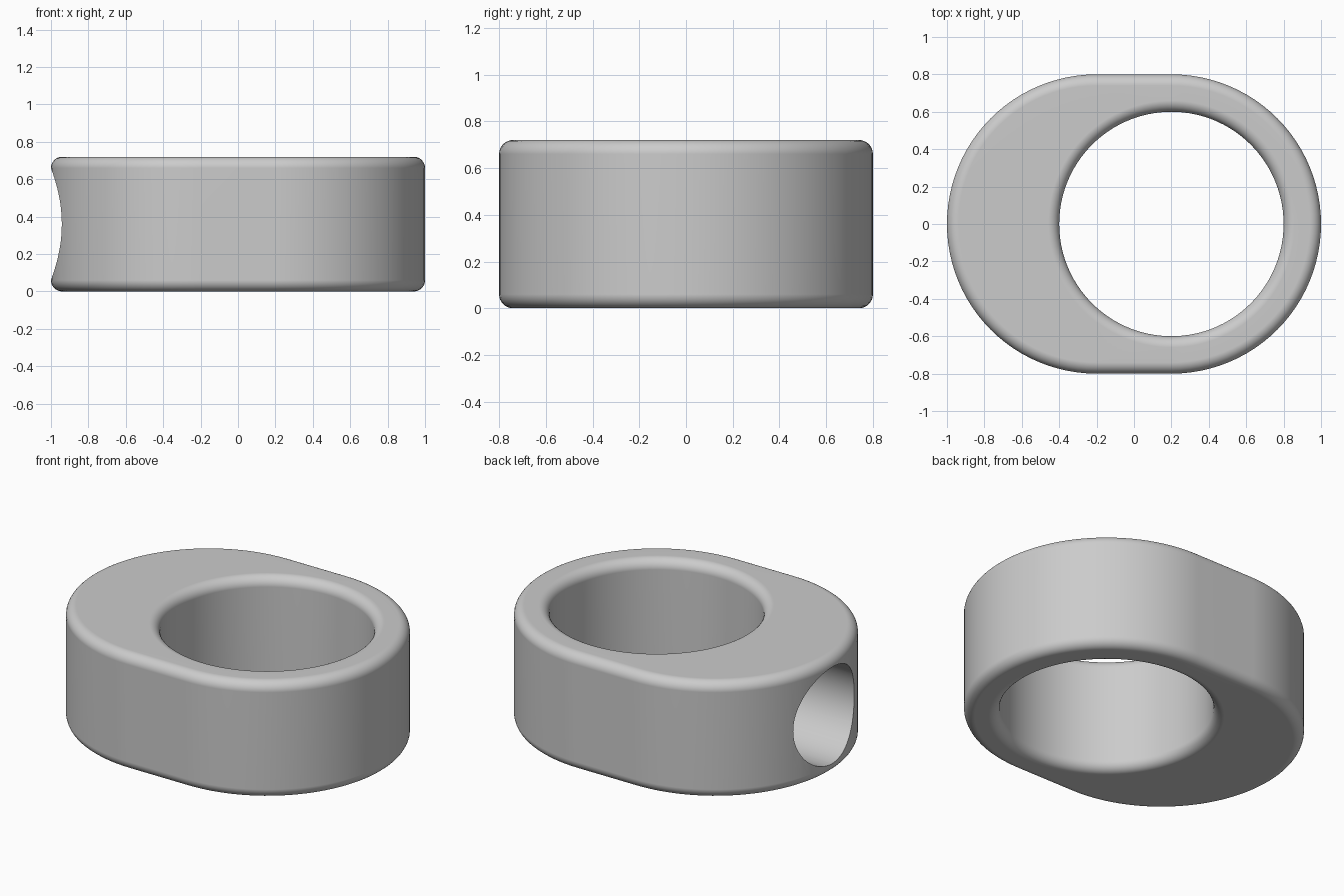
import bpy, bmesh
from math import sin, cos, pi
from mathutils import Matrix

if "Cube" in bpy.data.objects:
    bpy.data.objects.remove(bpy.data.objects["Cube"])

HEIGHT, FILLET = 0.72, 0.06
HALF, STEPS = 48, 8          # segments per half turn, segments per fillet
OUTER, BORE, SHIFT = 0.8, 0.6, 0.2


def stadium(r, z):
    """Two half circles joined by short straight sides."""
    pts = []
    for side, start in ((1, -pi / 2), (-1, pi / 2)):
        for i in range(HALF + 1):
            a = start + pi * i / HALF
            pts.append((side * SHIFT + r * cos(a), r * sin(a), z))
    return pts


def circle(r, z):
    """Bore loop with as many points as the stadium."""
    n = 2 * HALF + 2
    angles = [-pi / 2 + 2 * pi * (i + 0.5) / n for i in range(n)]
    return [(SHIFT + r * cos(a), r * sin(a), z) for a in angles]


def rounded_wall(shape, radius, sign):
    """Loops from bottom to top, with rounded rims; sign points out of the solid."""
    loops = []
    for centre, start in ((FILLET, -pi / 2), (HEIGHT - FILLET, 0)):
        for k in range(STEPS + 1):
            a = start + pi / 2 * k / STEPS
            r = radius - sign * FILLET * (1 - cos(a))
            loops.append(shape(r, centre + FILLET * sin(a)))
    return loops


def make_object(name, bm):
    bmesh.ops.recalc_face_normals(bm, faces=bm.faces)
    mesh = bpy.data.meshes.new(name)
    bm.to_mesh(mesh)
    bm.free()
    obj = bpy.data.objects.new(name, mesh)
    bpy.context.collection.objects.link(obj)
    return obj


# Body: outer wall up, bore wall back down, joined in a closed tube
bm = bmesh.new()
section = rounded_wall(stadium, OUTER, 1) + rounded_wall(circle, BORE, -1)[::-1]
rings = [[bm.verts.new(p) for p in loop] for loop in section]
for a, b in zip(rings, rings[1:] + rings[:1]):
    for i in range(len(a)):
        j = (i + 1) % len(a)
        bm.faces.new((a[i], a[j], b[j], b[i]))
body = make_object("ring_body", bm)

# Blind round socket in the thick end
bm = bmesh.new()
place = Matrix.Translation((-0.85, 0, HEIGHT / 2)) @ Matrix.Rotation(pi / 2, 4, 'Y')
bmesh.ops.create_cone(bm, cap_ends=True, segments=96, radius1=0.298,
                      radius2=0.298, depth=0.7, matrix=place)
cutter = make_object("socket_cutter", bm)
cutter.hide_render = True

# Grey material
grey = bpy.data.materials.new("plain_grey")
grey.use_nodes = True
colour = (0.6, 0.6, 0.6, 1)
grey.diffuse_color = colour
grey.node_tree.nodes["Principled BSDF"].inputs["Base Color"].default_value = colour
body.data.materials.append(grey)
cutter.data.materials.append(grey)

# Cut the socket, then smooth
bpy.ops.object.select_all(action='DESELECT')
body.select_set(True)
bpy.context.view_layer.objects.active = body
cut = body.modifiers.new("socket", 'BOOLEAN')
cut.operation = 'DIFFERENCE'
cut.solver = 'EXACT'
cut.object = cutter
bpy.ops.object.modifier_apply(modifier=cut.name)
bpy.data.objects.remove(cutter)
bpy.ops.object.shade_smooth_by_angle(angle=pi / 6)
weighted = body.modifiers.new("even_shading", 'WEIGHTED_NORMAL')
weighted.keep_sharp = True
